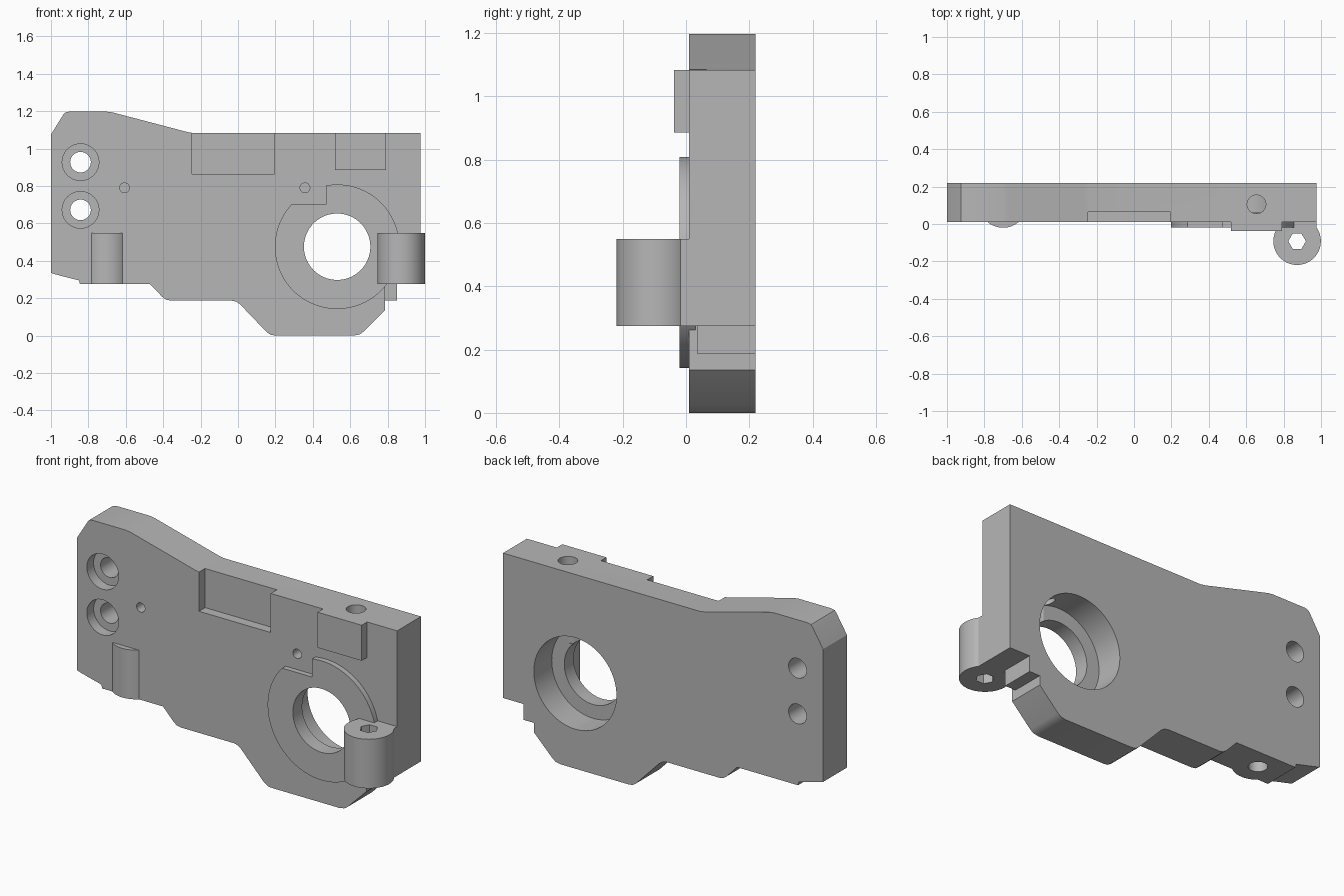
import bpy, bmesh, math

if "Cube" in bpy.data.objects:
    bpy.data.objects.remove(bpy.data.objects["Cube"], do_unlink=True)

metal = bpy.data.materials.new("plain_grey")
metal.use_nodes = True
grey = (0.47, 0.47, 0.47, 1)
metal.diffuse_color = grey
metal.node_tree.nodes["Principled BSDF"].inputs["Base Color"].default_value = grey


def prism(name, pts, lo, hi, axis="y"):
    """Extrude an (x, z) profile along y, or an (x, y) profile along z."""
    place = (lambda p, h: (p[0], h, p[1])) if axis == "y" else (lambda p, h: (p[0], p[1], h))
    bm = bmesh.new()
    a = [bm.verts.new(place(p, lo)) for p in pts]
    b = [bm.verts.new(place(p, hi)) for p in pts]
    bm.faces.new(a)
    bm.faces.new(b[::-1])
    for i in range(len(pts)):
        j = (i + 1) % len(pts)
        bm.faces.new((a[i], b[i], b[j], a[j]))
    bmesh.ops.recalc_face_normals(bm, faces=bm.faces)
    mesh = bpy.data.meshes.new(name)
    bm.to_mesh(mesh)
    bm.free()
    mesh.materials.append(metal)
    obj = bpy.data.objects.new(name, mesh)
    bpy.context.collection.objects.link(obj)
    return obj


def circle(cx, cy, r, n=64):
    return [(cx + r * math.cos(2 * math.pi * i / n), cy + r * math.sin(2 * math.pi * i / n))
            for i in range(n)]


def rect(x0, x1, y0, y1):
    return [(x0, y0), (x1, y0), (x1, y1), (x0, y1)]


def cut(target, pts, lo, hi, axis="y"):
    """Subtract a prism from the target."""
    cutter = prism("cutter", pts, lo, hi, axis)
    cutter.hide_render = True
    mod = target.modifiers.new("cut", "BOOLEAN")
    mod.operation = "DIFFERENCE"
    mod.solver = "EXACT"
    mod.object = cutter
    bpy.context.view_layer.objects.active = target
    bpy.ops.object.modifier_apply(modifier=mod.name)
    bpy.data.objects.remove(cutter, do_unlink=True)


FRONT, BACK = 0.01, 0.22
BORE = (0.53, 0.475)

# Main plate
outline = [(-1, 0.335), (-1, 1.075), (-0.935, 1.18), (-0.925, 1.192), (-0.905, 1.197),
           (-0.7, 1.197), (-0.67, 1.193), (-0.27, 1.088), (-0.24, 1.083), (0.975, 1.083),
           (0.975, 0.275), (0.85, 0.275), (0.85, 0.187), (0.785, 0.187), (0.785, 0.135),
           (0.67, 0.02), (0.65, 0.006), (0.62, 0), (0.2, 0), (0.175, 0.004), (0.155, 0.017),
           (0.01, 0.168), (-0.01, 0.182), (-0.035, 0.187), (-0.36, 0.187), (-0.385, 0.192),
           (-0.405, 0.207), (-0.47, 0.275), (-0.845, 0.275), (-0.85, 0.295), (-0.98, 0.328)]
plate = prism("plate", outline, FRONT, BACK)

# Bearing bore with a wide seat at the back
cut(plate, circle(*BORE, 0.1775, 96), -0.1, 0.4)
cut(plate, circle(*BORE, 0.255, 96), 0.062, 0.4)

# Counterbored mounting holes
for z in (0.927, 0.672):
    cut(plate, circle(-0.842, z, 0.055), -0.1, 0.4)
    cut(plate, circle(-0.842, z, 0.098), -0.1, 0.07)

# Small blind pin holes
for x in (-0.607, 0.358):
    cut(plate, circle(x, 0.79, 0.026, 32), -0.1, 0.1)

# Front recess, lower step, and vertical drillings
cut(plate, rect(-0.247, 0.195, 0.865, 1.3), -0.1, 0.064)
cut(plate, rect(0.785, 0.9, 0.1, 0.275), -0.1, 0.035)
cut(plate, circle(0.655, 0.105, 0.05, 32), 0.6, 1.3, "z")
cut(plate, circle(-0.7, 0.107, 0.048, 32), 0.1, 0.55, "z")

# Raised ring around the bore, notched at its upper left
boss = prism("bore_boss", circle(*BORE, 0.333, 96), -0.02, 0.03)
cut(boss, circle(*BORE, 0.1775, 96), -0.2, 0.2)
cut(boss, rect(0.1, 0.47, 0.702, 0.9), -0.2, 0.2)

# Raised pad under the top edge
pad = prism("top_pad", rect(0.518, 0.79, 0.885, 1.083), -0.038, 0.03)

# Hinge lug with drilling, and the web that joins it to the plate
lug = prism("hinge_lug", circle(0.872, -0.092, 0.127), 0.275, 0.549, "z")
cut(lug, circle(0.872, -0.092, 0.047, 6), 0, 1, "z")
web = prism("lug_web", rect(0.76, 0.975, -0.03, 0.03), 0.275, 0.549, "z")

# Shallow rounded rib on the other side, a segment of a cylinder
angles = [math.radians(180 + 30 + 120 * i / 24) for i in range(25)]
rib = prism("rounded_rib", [(-0.7 + 0.127 * math.cos(a), 0.107 + 0.127 * math.sin(a))
                            for a in angles], 0.275, 0.549, "z")

for obj in (plate, boss, pad, lug, web, rib):
    bpy.ops.object.select_all(action="DESELECT")
    obj.select_set(True)
    bpy.context.view_layer.objects.active = obj
    bpy.ops.object.shade_smooth_by_angle(angle=math.radians(25))
